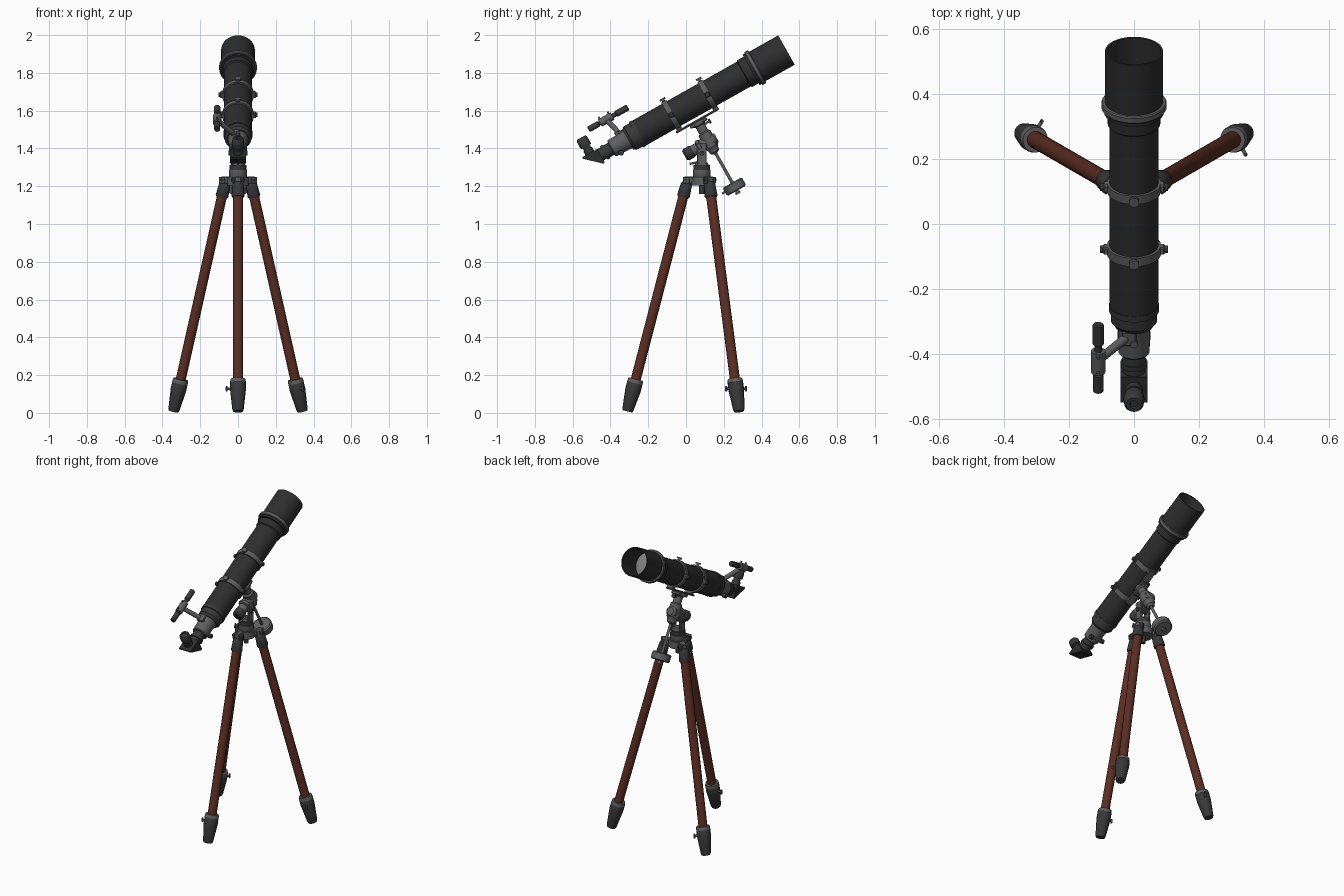
import bpy, bmesh, math
from mathutils import Vector, Matrix

cube = bpy.data.objects.get("Cube")
if cube:
    bpy.data.objects.remove(cube, do_unlink=True)


def material(name, rgb):
    m = bpy.data.materials.new(name)
    m.use_nodes = True
    color = (*rgb, 1)
    m.diffuse_color = color
    m.node_tree.nodes["Principled BSDF"].inputs["Base Color"].default_value = color
    return m


BLACK = material("tube black", (0.028, 0.028, 0.028))
DARK = material("dark rubber", (0.04, 0.04, 0.041))
METAL = material("grey metal", (0.115, 0.115, 0.12))
WOOD = material("red wood", (0.105, 0.027, 0.017))
GLASS = material("lens glass", (0.24, 0.24, 0.25))

made = []


def finish(name, bm, mat):
    bmesh.ops.recalc_face_normals(bm, faces=bm.faces)
    mesh = bpy.data.meshes.new(name)
    bm.to_mesh(mesh)
    bm.free()
    mesh.materials.append(mat)
    ob = bpy.data.objects.new(name, mesh)
    bpy.context.collection.objects.link(ob)
    made.append(ob)
    return ob


def lathe(name, start, end, profile, mat, sides=32, closed=False):
    """Turn (distance, radius) points about the line from start to end."""
    start, end = Vector(start), Vector(end)
    quat = (end - start).to_track_quat('Z', 'Y')
    bm = bmesh.new()
    rings = []
    for d, r in profile:
        rings.append([bm.verts.new(start + quat @ Vector(
            (r * math.cos(math.tau * i / sides), r * math.sin(math.tau * i / sides), d)))
            for i in range(sides)])
    pairs = list(zip(rings, rings[1:]))
    if closed:
        pairs.append((rings[-1], rings[0]))
    for a, b in pairs:
        for i in range(sides):
            j = (i + 1) % sides
            bm.faces.new((a[i], a[j], b[j], b[i]))
    if not closed:
        bm.faces.new(rings[0])
        bm.faces.new(rings[-1])
    return finish(name, bm, mat)


def rod(name, a, b, r1, mat, r2=None, sides=24):
    length = (Vector(b) - Vector(a)).length
    return lathe(name, a, b, [(0, r1), (length, r1 if r2 is None else r2)], mat, sides)


def box(name, center, size, mat, rot=Matrix.Identity(3), bevel=0.004):
    bm = bmesh.new()
    bmesh.ops.create_cube(bm, size=1)
    bmesh.ops.transform(bm, matrix=Matrix.Translation(center) @ rot.to_4x4()
                        @ Matrix.Diagonal((*size, 1)), verts=bm.verts)
    bmesh.ops.bevel(bm, geom=bm.edges[:], offset=bevel, segments=1, affect='EDGES')
    return finish(name, bm, mat)


# Tube frame: x sideways, t back from the front opening, h above the axis
FRONT = Vector((0, 0.532, 1.921))
TILT = Matrix.Rotation(math.radians(29.4), 3, 'X')


def T(x, t, h):
    return FRONT + TILT @ Vector((x, -t, h))


def on_tube(name, profile, mat, sides=48, closed=False):
    return lathe(name, T(0, 0, 0), T(0, 1, 0), profile, mat, sides, closed)


# Optical tube
on_tube("dew_shield", [(0, .089), (.2, .089), (.2, .08), (0, .083)], BLACK, closed=True)
on_tube("lens", [(.15, .03), (.153, .06), (.158, .081), (.17, .081)], GLASS)
on_tube("dew_shield_ring", [(.178, .088), (.178, .097), (.182, .1), (.198, .1),
                            (.202, .097), (.202, .088)], METAL)
on_tube("lens_cell", [(.2, .092), (.215, .092), (.215, .081), (.255, .081), (.26, .075)], BLACK)
on_tube("main_tube", [(.2, .075), (.9, .075)], BLACK)
on_tube("tube_end_cap", [(.895, .077), (.915, .077), (.915, .071), (.95, .071), (.965, .06)], DARK)
on_tube("focuser_body", [(.955, .056), (.985, .05), (1.06, .048), (1.065, .044)], METAL)
on_tube("draw_tube", [(1.06, .036), (1.095, .036), (1.095, .041), (1.11, .041),
                      (1.11, .034), (1.135, .034)], DARK)

# Clamp rings with hinge lugs, knobs and feet
for label, t in (("front", .48), ("rear", .70)):
    on_tube(label + "_clamp_ring", [(t - .015, .074), (t - .015, .083), (t + .015, .083),
                                    (t + .015, .074)], METAL)
    for s in (-1, 1):
        box(label + "_clamp_lug", T(s * .086, t, 0), (.018, .026, .03), METAL, TILT)
        rod(label + "_clamp_knob", T(s * .092, t, 0), T(s * .104, t, 0), .012, DARK)
    rod(label + "_top_screw", T(0, t, .08), T(0, t, .096), .008, METAL)
    rod(label + "_top_knob", T(0, t, .09), T(0, t, .1), .016, METAL)
    box(label + "_clamp_foot", T(0, t, -.083), (.045, .03, .02), METAL, TILT)
box("dovetail_plate", T(0, .595, -.094), (.05, .26, .012), METAL, TILT)

# Focuser knobs
rod("focus_axle", T(-.045, 1.03, -.045), T(.045, 1.03, -.045), .007, METAL)
for s in (-1, 1):
    rod("focus_knob", T(s * .03, 1.03, -.045), T(s * .05, 1.03, -.045), .014, DARK)
rod("focus_lock_knob", T(0, 1.0, .045), T(0, 1.0, .065), .011, METAL)

# Star diagonal and eyepiece
bm = bmesh.new()
outline = [(1.13, .036), (1.13, -.046), (1.14, -.048), (1.22, .026), (1.22, .036)]
face = bm.faces.new([bm.verts.new(T(-.042, t, h)) for t, h in outline])
extruded = bmesh.ops.extrude_face_region(bm, geom=[face])["geom"]
bmesh.ops.translate(bm, vec=(.084, 0, 0),
                    verts=[v for v in extruded if isinstance(v, bmesh.types.BMVert)])
finish("star_diagonal", bm, BLACK)
lathe("eyepiece", T(0, 1.175, .03), T(0, 1.175, .2),
      [(0, .026), (.03, .026), (.03, .021), (.045, .021), (.045, .03), (.065, .032),
       (.092, .03), (.1, .024), (.1, .013), (.094, .011)], DARK)

# Finder scope and its bracket
lathe("finder_scope", T(-.11, .88, .148), T(-.11, 1.12, .148),
      [(0, .013), (.004, .017), (.07, .017), (.075, .012), (.175, .012),
       (.18, .016), (.236, .016), (.24, .012)], DARK)
rod("finder_holder", T(-.11, .975, .148), T(-.11, 1.05, .148), .022, METAL)
for t in (.985, 1.04):
    rod("finder_screw", T(-.11, t, .148), T(-.11, t, .18), .005, METAL, sides=12)
rod("finder_stalk", T(-.02, .985, .042), T(-.107, 1.01, .14), .014, METAL)
box("finder_shoe", T(-.015, .985, .052), (.045, .05, .016), METAL, TILT)

# Equatorial head: declination axis, polar axis, counterweight
AT = .595
lathe("declination_housing", T(0, AT, -.098), T(0, AT, -1),
      [(0, .036), (.02, .036), (.026, .026), (.065, .026), (.072, .035), (.155, .037),
       (.165, .03), (.185, .026), (.195, .012)], METAL)
box("saddle", T(0, AT, -.108), (.06, .1, .018), METAL, TILT)
rod("saddle_screw", T(0, AT, -.128), T(0, AT - .06, -.128), .006, METAL)
rod("saddle_screw_knob", T(0, AT - .05, -.128), T(0, AT - .062, -.128), .013, DARK)
lathe("polar_housing", T(0, AT - .045, -.222), T(0, 2, -.222),
      [(0, .022), (.012, .034), (.09, .034), (.095, .04), (.11, .04), (.115, .03), (.15, .03)],
      METAL)
lathe("polar_cap", T(0, .69, -.222), T(0, 2, -.222),
      [(0, .028), (.012, .034), (.045, .034), (.055, .026)], DARK)
rod("counterweight_shaft", T(0, AT, -.28), T(0, AT, -.535), .0085, METAL)
lathe("counterweight", T(0, AT, -.47), T(0, AT, -1),
      [(0, .05), (.006, .058), (.044, .058), (.05, .05)], METAL, 40)
rod("counterweight_screw", T(0, AT, -.495), T(0, AT + .075, -.495), .006, METAL, sides=12)
rod("shaft_stop", T(0, AT, -.525), T(0, AT, -.538), .014, METAL)

# Mount base
CY = .084
for s in (-1, 1):
    box("mount_cheek", (s * .03, CY, 1.365), (.014, .05, .13), METAL)
rod("latitude_bolt", (-.046, CY, 1.375), (.046, CY, 1.375), .013, DARK)
lathe("mount_base", (0, CY, 1.24), (0, CY, 2),
      [(0, .04), (.012, .047), (.045, .047), (.05, .038), (.075, .036), (.085, .03)], METAL)
rod("azimuth_collar", (0, CY, 1.285), (0, CY, 1.312), .044, DARK)
rod("altitude_screw", (0, CY - .01, 1.33), (0, CY - .065, 1.318), .006, METAL)
rod("tripod_head", (0, CY, 1.205), (0, CY, 1.25), .056, METAL)
rod("centre_bolt", (0, CY, 1.16), (0, CY, 1.21), .014, DARK)

# Three tripod legs
for k, label in enumerate(("front", "back_left", "back_right")):
    turn = Matrix.Rotation(math.tau * k / 3, 3, 'Z')

    def P(side, out, z):
        return Vector((0, CY, 0)) + turn @ Vector((side, -out, z))

    top, foot = P(0, .079, 1.22), P(0, .394, .008)
    axis = (foot - top).normalized()
    length = (foot - top).length
    box(label + "_leg_bracket", P(0, .066, 1.232), (.034, .06, .038), METAL, turn)
    for s in (-1, 1):
        box(label + "_hinge_cheek", P(s * .025, .083, 1.232), (.012, .036, .036), METAL, turn)
    rod(label + "_hinge_bolt", P(-.037, .085, 1.234), P(.037, .085, 1.234), .008, DARK)
    lathe(label + "_leg_socket", top, foot,
          [(0, .024), (.012, .03), (.075, .034), (.08, .031)], DARK)
    rod(label + "_leg", top + axis * .05, foot - axis * .1, .0265, WOOD)
    lathe(label + "_foot", top, foot,
          [(length - .172, .034), (length - .16, .041), (length - .12, .042),
           (length - .01, .03), (length, .026)], DARK)
    lathe(label + "_foot_collar", top, foot,
          [(length - .176, .03), (length - .176, .039), (length - .163, .0415),
           (length - .155, .042)], METAL)
    rod(label + "_foot_screw", P(-.03, .362, .128), P(-.056, .362, .128), .006, METAL, sides=12)
    box(label + "_foot_wing", P(-.06, .362, .128), (.01, .012, .03), METAL, turn, .003)

# Smooth shading with sharp edges kept
bpy.ops.object.select_all(action='DESELECT')
for ob in made:
    ob.select_set(True)
bpy.context.view_layer.objects.active = made[0]
bpy.ops.object.shade_smooth_by_angle(angle=math.radians(35))
